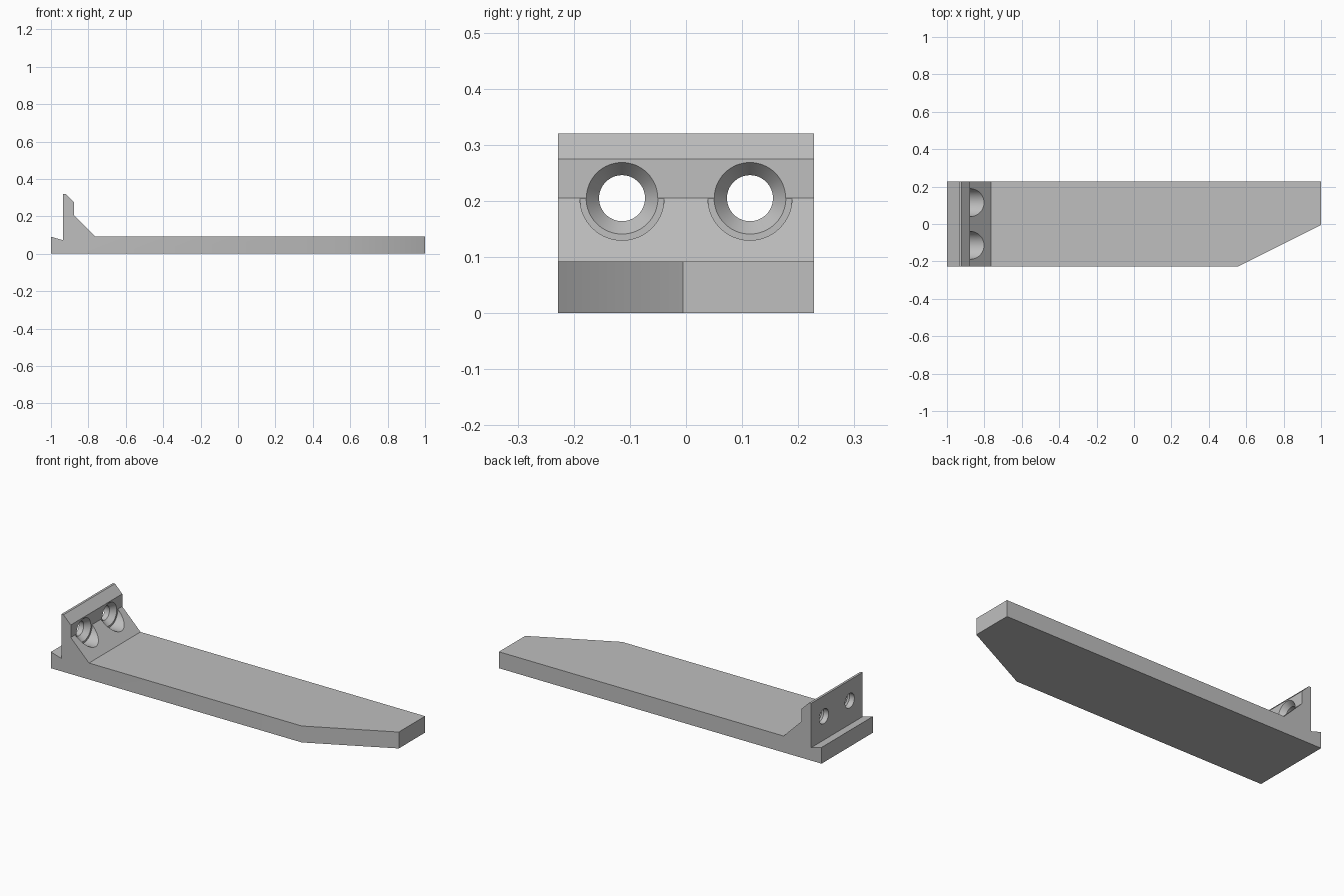
import bpy, bmesh
from math import cos, sin, tau, radians
from mathutils import Vector

cube = bpy.data.objects.get("Cube")
if cube:
    bpy.data.objects.remove(cube)

HALF_W = 0.228      # half depth of the bracket
HOLE_Y, HOLE_Z = 0.114, 0.205

grey = bpy.data.materials.new("plain grey")
grey.use_nodes = True
colour = (0.52, 0.52, 0.52, 1)
grey.diffuse_color = colour
grey.node_tree.nodes["Principled BSDF"].inputs["Base Color"].default_value = colour


def make_object(name, bm):
    bmesh.ops.recalc_face_normals(bm, faces=bm.faces)
    mesh = bpy.data.meshes.new(name)
    bm.to_mesh(mesh)
    bm.free()
    mesh.materials.append(grey)
    obj = bpy.data.objects.new(name, mesh)
    bpy.context.collection.objects.link(obj)
    return obj


# Bracket: side profile with lip, upright and sloped foot, extruded in depth
profile = [(-1, 0), (1, 0), (1, 0.092), (-0.764, 0.092), (-0.877, 0.205),
           (-0.877, 0.275), (-0.922, 0.32), (-0.935, 0.32), (-0.935, 0.072), (-1, 0.091)]
bm = bmesh.new()
side = bm.faces.new([bm.verts.new((x, -HALF_W, z)) for x, z in profile])
ext = bmesh.ops.extrude_face_region(bm, geom=[side])
bmesh.ops.translate(bm, vec=(0, 2 * HALF_W, 0),
                    verts=[v for v in ext["geom"] if isinstance(v, bmesh.types.BMVert)])

# Angled corner at the free end
start, end = Vector((0.555, -HALF_W, 0)), Vector((1, -0.005, 0))
along = end - start
cut = bmesh.ops.bisect_plane(bm, geom=bm.verts[:] + bm.edges[:] + bm.faces[:],
                             plane_co=start, plane_no=(along.y, -along.x, 0), clear_outer=True)
edges = [e for e in cut["geom_cut"] if isinstance(e, bmesh.types.BMEdge)]
bmesh.ops.contextual_create(bm, geom=edges)
bracket = make_object("bracket", bm)


# Screw hole cutter: through hole, countersink and wide head recess
def hole_cutter(y, segments=64):
    steps = [(-0.98, 0.041), (-0.905, 0.041), (-0.8765, 0.064), (-0.8765, 0.075), (-0.7, 0.075)]
    bm = bmesh.new()
    rings = [[bm.verts.new((x, y + r * cos(tau * i / segments), HOLE_Z + r * sin(tau * i / segments)))
              for i in range(segments)] for x, r in steps]
    for a, b in zip(rings, rings[1:]):
        for i in range(segments):
            j = (i + 1) % segments
            bm.faces.new((a[i], a[j], b[j], b[i]))
    bm.faces.new(rings[0])
    bm.faces.new(rings[-1])
    return make_object("screw_hole_cutter", bm)


bpy.context.view_layer.objects.active = bracket
for y in (-HOLE_Y, HOLE_Y):
    cutter = hole_cutter(y)
    mod = bracket.modifiers.new("screw_hole", 'BOOLEAN')
    mod.operation, mod.solver, mod.object = 'DIFFERENCE', 'EXACT', cutter
    bpy.ops.object.modifier_apply(modifier=mod.name)
    bpy.data.objects.remove(cutter)

bpy.ops.object.select_all(action='DESELECT')
bracket.select_set(True)
bpy.ops.object.shade_smooth_by_angle(angle=radians(30))
